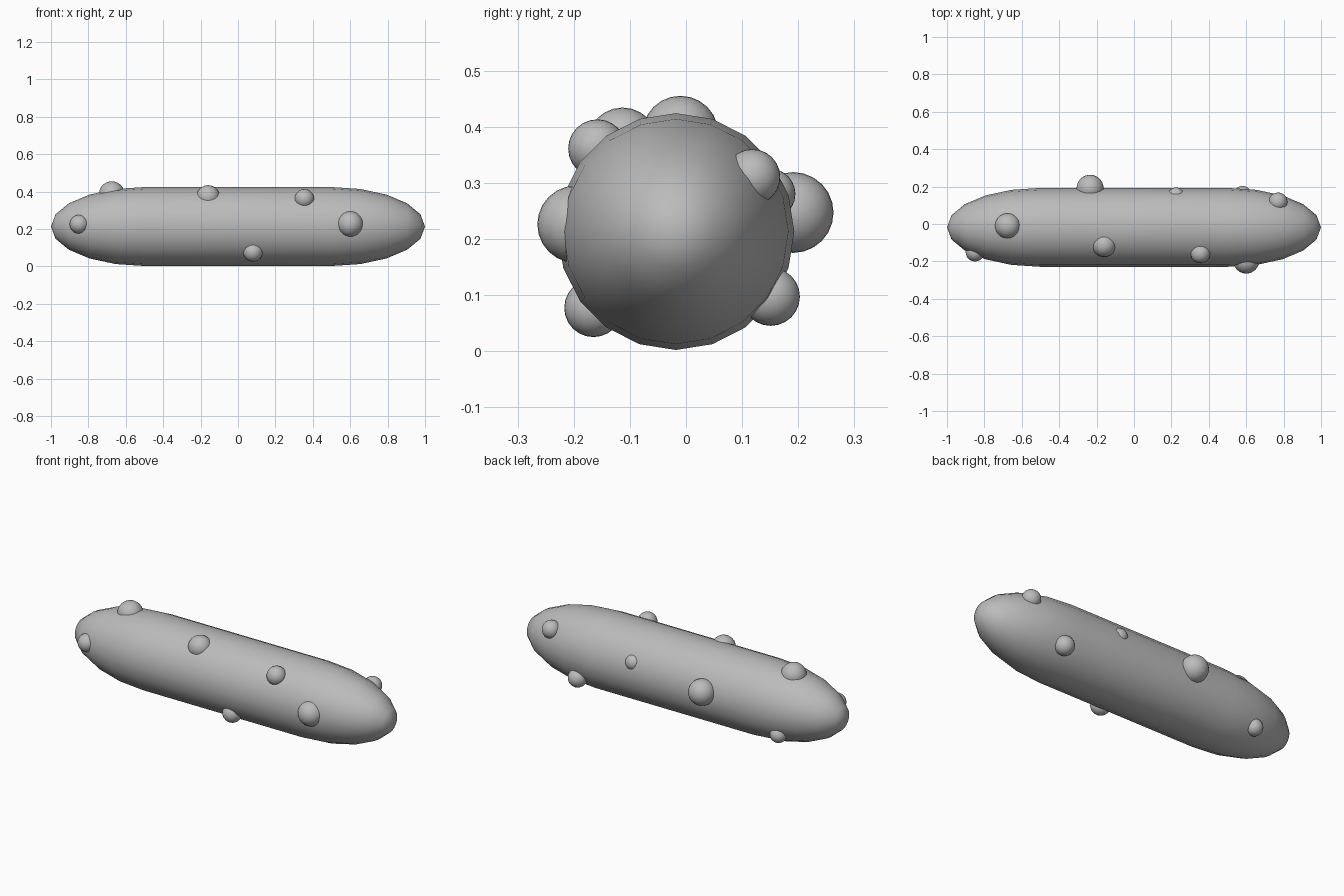
import bpy, bmesh, math
from mathutils import Matrix, Vector

cube = bpy.data.objects.get("Cube")
if cube:
    bpy.data.objects.remove(cube, do_unlink=True)

grey = bpy.data.materials.new("plain grey")
grey.use_nodes = True
grey.diffuse_color = (0.5, 0.5, 0.5, 1)
grey.node_tree.nodes["Principled BSDF"].inputs["Base Color"].default_value = (0.5, 0.5, 0.5, 1)


def ball(name, centre, size, segments, rings, stretch=0.0):
    """Smooth sphere with its poles along x, optionally pulled apart at its equator."""
    bm = bmesh.new()
    bmesh.ops.create_uvsphere(bm, u_segments=segments, v_segments=rings, radius=1)
    if stretch:
        # Split the two halves and bridge them with a straight tube
        waist = [e for e in bm.edges if all(abs(v.co.z) < 0.001 for v in e.verts)]
        bmesh.ops.split_edges(bm, edges=waist)
        for v in bm.verts:
            upper = sum(f.calc_center_median().z for f in v.link_faces) > 0
            v.co.z += (stretch if upper else -stretch) / size[0]
        rims = [e for e in bm.edges if e.is_boundary]
        bmesh.ops.bridge_loops(bm, edges=rims)
    bm.transform(Matrix.Rotation(math.pi / 2, 4, 'Y'))
    bm.transform(Matrix.Diagonal((*size, 1)))
    bmesh.ops.recalc_face_normals(bm, faces=bm.faces)
    for f in bm.faces:
        f.smooth = True
    mesh = bpy.data.meshes.new(name)
    bm.to_mesh(mesh)
    bm.free()
    mesh.materials.append(grey)
    obj = bpy.data.objects.new(name, mesh)
    obj.location = Vector(centre)
    bpy.context.collection.objects.link(obj)
    return obj


# Long rounded body: straight tube with elliptical ends
ball("body", (0, -0.018, 0.213), (0.5, 0.211, 0.211), 20, 10, stretch=0.5)

# Round bumps half sunk into the body: x, y, z, radius
bumps = [
    (0.60, -0.196, 0.226, 0.069),
    (0.08, -0.165, 0.077, 0.052),
    (0.355, -0.158, 0.361, 0.052),
    (-0.16, -0.113, 0.371, 0.063),
    (-0.675, -0.01, 0.387, 0.068),
    (-0.85, -0.15, 0.225, 0.05),
    (-0.235, 0.191, 0.247, 0.072),
    (0.225, 0.15, 0.28, 0.045),
    (0.58, 0.151, 0.097, 0.052),
    (0.77, 0.118, 0.31, 0.05),
    (-0.677, 0.13, 0.10, 0.045),
]
for i, (x, y, z, r) in enumerate(bumps, 1):
    ball(f"bump_{i}", (x, y, z), (r, r, r), 24, 16)
